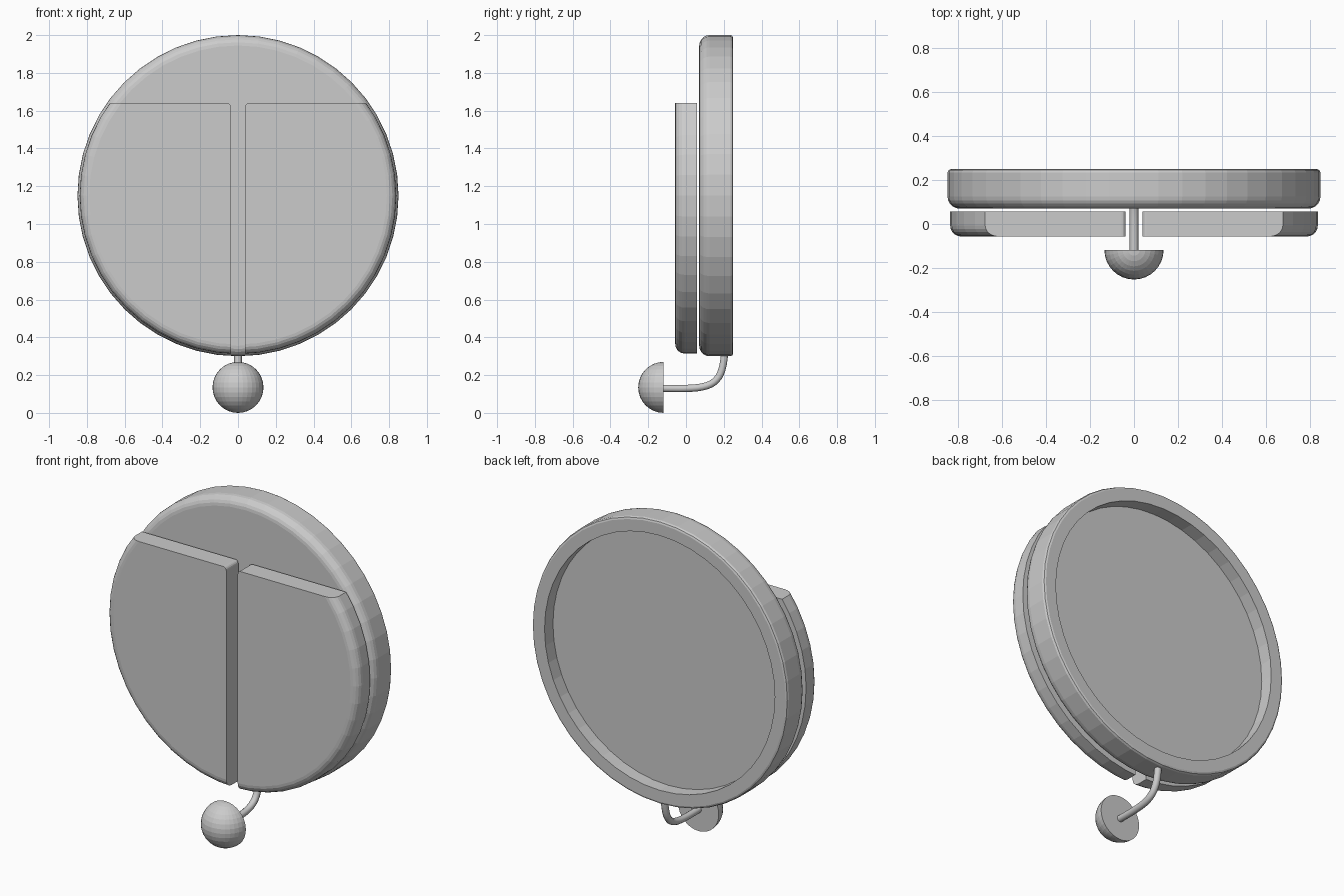
import bpy, bmesh
from math import sin, cos, pi
from mathutils import Vector

if "Cube" in bpy.data.objects:
    bpy.data.objects.remove(bpy.data.objects["Cube"])

CZ = 1.15   # height of the disc centre


def finish(name, bm):
    bmesh.ops.recalc_face_normals(bm, faces=bm.faces)
    me = bpy.data.meshes.new(name)
    bm.to_mesh(me)
    bm.free()
    ob = bpy.data.objects.new(name, me)
    bpy.context.collection.objects.link(ob)
    return ob


def arc(r, y, rad, n=5):
    """Rounded front corner from the rim (r) to the front face (y)."""
    return [(r - rad + rad * cos(a), y + rad - rad * sin(a))
            for a in (pi / 2 * i / n for i in range(n + 1))]


def lathe(profile, steps=48):
    """Spin an (radius, y) profile about the y axis through the disc centre."""
    bm = bmesh.new()
    vs = [bm.verts.new((r, y, CZ)) for r, y in profile]
    es = [bm.edges.new(p) for p in zip(vs, vs[1:])]
    bmesh.ops.spin(bm, geom=vs + es, cent=(0, 0, CZ), axis=(0, 1, 0),
                   angle=2 * pi, steps=steps, use_merge=True)
    bmesh.ops.remove_doubles(bm, verts=bm.verts, dist=1e-4)
    return bm


def cut(bm, co, no):
    """Remove everything on the +no side and cap the opening."""
    geom = bm.verts[:] + bm.edges[:] + bm.faces[:]
    res = bmesh.ops.bisect_plane(bm, geom=geom, plane_co=co, plane_no=no,
                                 clear_outer=True, dist=1e-5)
    edges = [e for e in res["geom_cut"] if isinstance(e, bmesh.types.BMEdge)]
    bmesh.ops.contextual_create(bm, geom=edges)


# Round back plate with a recess behind
finish("back_plate", lathe([(0, 0.17), (0.765, 0.17), (0.765, 0.25), (0.835, 0.25),
                            (0.845, 0.246), (0.85, 0.235)]
                           + arc(0.85, 0.07, 0.055) + [(0, 0.07)]))

# Two front panels: a thinner disc cut at the top and along the centre gap
for side, name in ((1, "right_panel"), (-1, "left_panel")):
    bm = lathe([(0, 0.057), (0.838, 0.057)] + arc(0.838, -0.057, 0.05) + [(0, -0.057)])
    cut(bm, (0, 0, 1.64), (0, 0, 1))
    cut(bm, (side * 0.038, 0, 0), (-side, 0, 0))
    bmesh.ops.dissolve_limit(bm, angle_limit=0.01, verts=bm.verts, edges=bm.edges)
    corner = [e for e in bm.edges if all(
        abs(v.co.z - 1.64) < 1e-3 and abs(v.co.x - side * 0.038) < 1e-3 for v in e.verts)]
    bmesh.ops.bevel(bm, geom=corner, offset=0.02, segments=4, profile=0.5, affect='EDGES')
    finish(name, bm)

# Half-ball knob, flat side to the back
bm = bmesh.new()
bmesh.ops.create_uvsphere(bm, u_segments=32, v_segments=16, radius=0.135)
cut(bm, (0, 0, 0), (0, 1, 0))
bmesh.ops.translate(bm, verts=bm.verts, vec=Vector((0, -0.118, 0.135)))
finish("knob", bm)

# Bent rod from the plate down to the knob
cu = bpy.data.curves.new("rod", 'CURVE')
cu.dimensions = '3D'
cu.bevel_depth = 0.02
cu.bevel_resolution = 3
cu.use_fill_caps = True
cu.resolution_u = 16
sp = cu.splines.new('BEZIER')
sp.bezier_points.add(1)
for p, (co, left, right) in zip(sp.bezier_points, (
        ((0, -0.125, 0.13), (0, -0.2, 0.13), (0, 0.13, 0.125)),
        ((0, 0.205, 0.32), (0, 0.19, 0.13), (0, 0.21, 0.4)))):
    p.handle_left_type = p.handle_right_type = 'FREE'
    p.co, p.handle_left, p.handle_right = co, left, right
bpy.context.collection.objects.link(bpy.data.objects.new("rod", cu))
